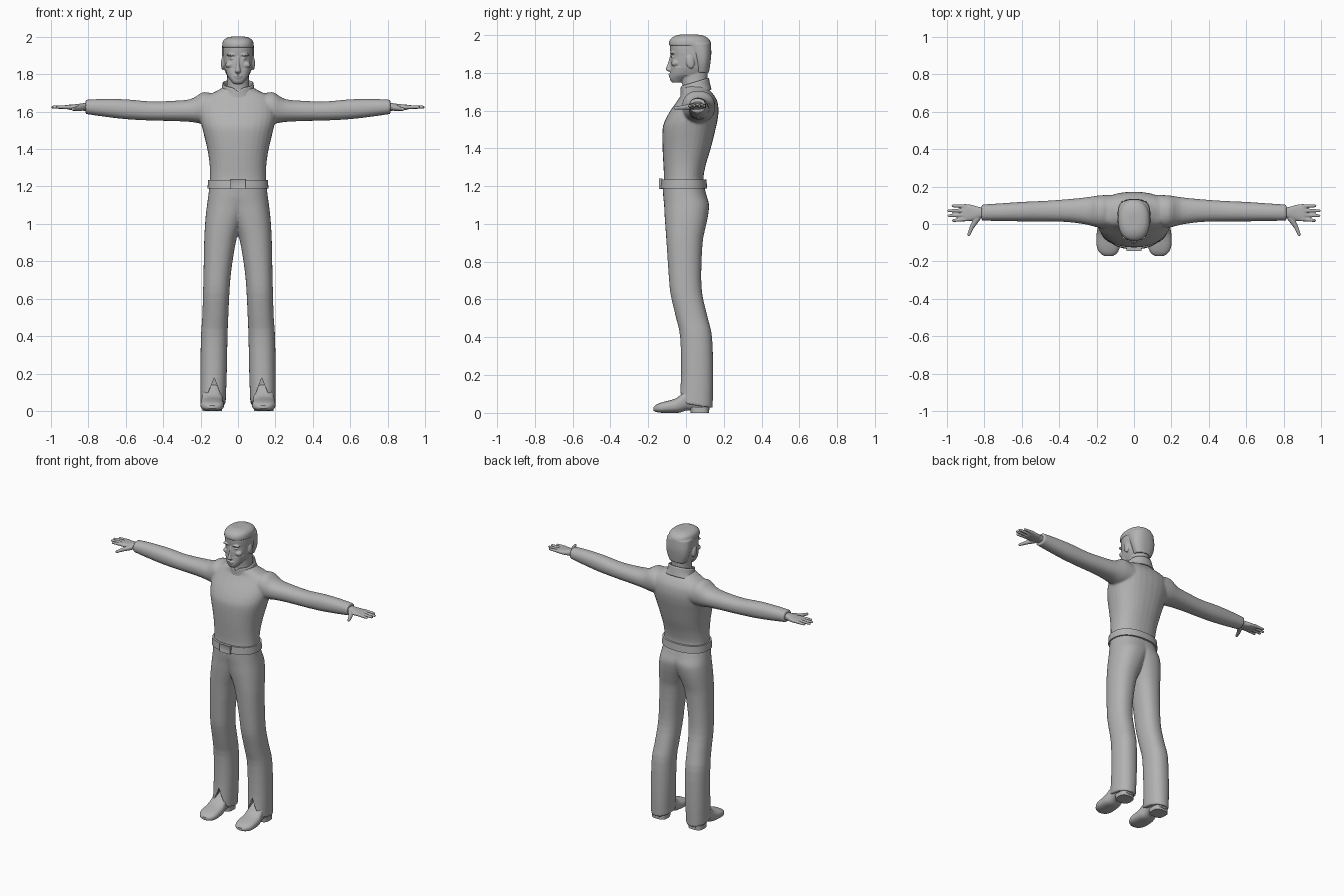
import bpy, bmesh, math
from mathutils import Vector, Matrix

if "Cube" in bpy.data.objects:
    bpy.data.objects.remove(bpy.data.objects["Cube"])

grey = bpy.data.materials.new("plain grey")
grey.diffuse_color = (0.45, 0.45, 0.45, 1)
grey.use_nodes = True
grey.node_tree.nodes["Principled BSDF"].inputs["Base Color"].default_value = grey.diffuse_color


def smooth_rows(rows, steps):
    """Catmull-Rom resampling of cross-section rows."""
    out = []
    for i in range(len(rows) - 1):
        p0, p1 = rows[max(i - 1, 0)], rows[i]
        p2, p3 = rows[i + 1], rows[min(i + 2, len(rows) - 1)]
        for s in range(steps):
            t = s / steps
            out.append([0.5 * (2 * b + (c - a) * t + (2 * a - 5 * b + 4 * c - d) * t * t
                               + (3 * b - a - 3 * c + d) * t ** 3)
                        for a, b, c, d in zip(p0, p1, p2, p3)])
    return out + [list(rows[-1])]


def loft(bm, axis, rows, power=2.2, n=32, steps=3, cap=True):
    """Rows are (position on axis, a0, a1, b0, b1): bounds of a superellipse."""
    rings = []
    for t, a0, a1, b0, b1 in smooth_rows(rows, steps):
        ring = []
        for k in range(n):
            w = 2 * math.pi * k / n
            c, s = math.cos(w), math.sin(w)
            a = (a0 + a1) / 2 + (a1 - a0) / 2 * math.copysign(abs(c) ** (2 / power), c)
            b = (b0 + b1) / 2 + (b1 - b0) / 2 * math.copysign(abs(s) ** (2 / power), s)
            co = {'x': (t, a, b), 'y': (a, t, b), 'z': (a, b, t)}[axis]
            ring.append(bm.verts.new(co))
        rings.append(ring)
    for r, q in zip(rings, rings[1:]):
        for k in range(n):
            bm.faces.new((r[k], r[(k + 1) % n], q[(k + 1) % n], q[k]))
    if cap:
        bm.faces.new(rings[0])
        bm.faces.new(rings[-1])


def sym(rows):
    """Rows (z, half width, y0, y1) centred on x = 0."""
    return [(z, -h, h, y0, y1) for z, h, y0, y1 in rows]


def ball(bm, centre, radii, tilt=0):
    m = (Matrix.Translation(centre) @ Matrix.Rotation(tilt, 4, 'X')
         @ Matrix.Diagonal((*radii, 1)))
    bmesh.ops.create_uvsphere(bm, u_segments=20, v_segments=12, radius=1, matrix=m)


def tube(bm, p0, p1, r0, r1):
    p0, p1 = Vector(p0), Vector(p1)
    d = p1 - p0
    m = Matrix.Translation((p0 + p1) / 2) @ d.to_track_quat('Z', 'Y').to_matrix().to_4x4()
    bmesh.ops.create_cone(bm, cap_ends=True, segments=14, radius1=r0, radius2=r1,
                          depth=d.length, matrix=m)
    ball(bm, p1, (r1, r1, r1))


def box(bm, x, y, z):
    m = (Matrix.Translation([(p[0] + p[1]) / 2 for p in (x, y, z)])
         @ Matrix.Diagonal([p[1] - p[0] for p in (x, y, z)] + [1]))
    bmesh.ops.create_cube(bm, size=1, matrix=m)


def finish(name, bm, mirror=False, voxel=0, smooth=3):
    bmesh.ops.recalc_face_normals(bm, faces=bm.faces)
    me = bpy.data.meshes.new(name)
    bm.to_mesh(me)
    bm.free()
    me.materials.append(grey)
    ob = bpy.data.objects.new(name, me)
    bpy.context.collection.objects.link(ob)
    bpy.ops.object.select_all(action='DESELECT')
    ob.select_set(True)
    bpy.context.view_layer.objects.active = ob
    bpy.ops.object.shade_smooth_by_angle(angle=math.radians(35))
    if mirror:
        mod = ob.modifiers.new("mirror", 'MIRROR')
        mod.use_mirror_merge = False
    if voxel:
        mod = ob.modifiers.new("blend", 'REMESH')
        mod.mode, mod.voxel_size, mod.use_smooth_shade = 'VOXEL', voxel, True
        mod = ob.modifiers.new("soften", 'SMOOTH')
        mod.factor, mod.iterations = 0.5, smooth
    return ob


# Sweater: torso and both sleeves blended together
bm = bmesh.new()
loft(bm, 'z', sym([(1.20, .154, -.122, .10), (1.25, .150, -.117, .093), (1.32, .152, -.120, .107),
                   (1.40, .164, -.124, .131), (1.50, .188, -.124, .156), (1.55, .200, -.110, .167),
                   (1.60, .205, -.082, .172), (1.65, .198, -.047, .165), (1.685, .175, -.025, .145),
                   (1.705, .125, -.022, .127), (1.73, .080, -.015, .11)]), 2.3)
for side in (1, -1):
    loft(bm, 'x', [(side * x, *r) for x, *r in [
        (.12, -.02, .155, 1.54, 1.69), (.185, -.02, .153, 1.535, 1.705),
        (.25, -.004, .143, 1.545, 1.668), (.35, .010, .133, 1.55, 1.658),
        (.47, .014, .124, 1.553, 1.655), (.60, .014, .118, 1.560, 1.666),
        (.72, .016, .110, 1.574, 1.668), (.815, .018, .104, 1.588, 1.664)]], 2.2)
finish("sweater", bm, voxel=.007)

# Collar: tilted open band
bm = bmesh.new()
loft(bm, 'z', sym([(1.685, .108, -.034, .135), (1.715, .090, -.030, .128),
                   (1.752, .083, -.030, .121)]), 2.1, cap=False)
for v in bm.verts:
    v.co.z += (v.co.y - .05) * .3 - .02 * max(0, 1 - abs(v.co.x) / .03) * (v.co.y < .03)
ob = finish("collar", bm)
mod = ob.modifiers.new("thickness", 'SOLIDIFY')
mod.thickness = .007

# Trousers: two legs blended at the hips, hem dropping to the back
bm = bmesh.new()
loft(bm, 'z', [(.04, .066, .201, -.037, .141), (.20, .060, .201, -.026, .144),
               (.40, .056, .198, -.031, .138), (.50, .052, .191, -.052, .116),
               (.63, .046, .187, -.082, .086), (.75, .036, .184, -.093, .081),
               (.90, .012, .181, -.103, .088), (.97, -.010, .178, -.108, .101),
               (1.04, -.040, .173, -.113, .116), (1.10, -.070, .166, -.116, .122),
               (1.15, -.110, .159, -.121, .109), (1.21, -.150, .152, -.125, .094)], 2.25)
for v in bm.verts:
    v.co.z -= .2 * (v.co.y - .05) * max(0, 1 - v.co.z / .2)
trousers = finish("trousers", bm, mirror=True, voxel=.007)

# Front slit at each hem
bm = bmesh.new()
tri = [bm.verts.new((x, -.12, z)) for x, z in ((.066, .02), (.192, .02), (.127, .175))]
face = bm.faces.new(tri)
ext = bmesh.ops.extrude_face_region(bm, geom=[face])
bmesh.ops.translate(bm, vec=(0, .135, 0),
                    verts=[g for g in ext["geom"] if isinstance(g, bmesh.types.BMVert)])
cutter = finish("hem_slit_cutter", bm, mirror=True)
cutter.hide_render = True
cutter.display_type = 'WIRE'
mod = trousers.modifiers.new("slit", 'BOOLEAN')
mod.operation, mod.object, mod.solver = 'DIFFERENCE', cutter, 'EXACT'

# Belt and buckle
bm = bmesh.new()
loft(bm, 'z', sym([(1.188, .163, -.135, .112), (1.236, .160, -.131, .108)]), 2.3, n=48, steps=1)
finish("belt", bm)
bm = bmesh.new()
box(bm, (-.04, .04), (-.144, -.125), (1.186, 1.24))
front = [f for f in bm.faces if f.calc_center_median().y < -.14]
bmesh.ops.inset_region(bm, faces=front, thickness=.007, depth=-.003)
finish("buckle", bm)

# Shoes with raised arch
bm = bmesh.new()
loft(bm, 'y', [(-.172, .115, .157, .012, .030), (-.155, .090, .182, .004, .045),
               (-.12, .076, .199, 0, .058), (-.06, .077, .200, 0, .074),
               (-.03, .080, .196, .002, .095), (0, .085, .191, .012, .125),
               (.03, .086, .189, .012, .15), (.07, .086, .189, .010, .15),
               (.11, .090, .184, .010, .12), (.124, .108, .166, .015, .09)], 2.6)
loft(bm, 'z', [(0, .086, .190, .025, .122), (.03, .086, .190, .02, .122)], 3, steps=1)
finish("shoe", bm, mirror=True)

# Hands: palm, four fingers, thumb
bm = bmesh.new()
loft(bm, 'x', [(.79, .034, .088, 1.604, 1.648), (.83, .030, .091, 1.605, 1.645),
               (.865, .018, .102, 1.606, 1.640), (.905, .015, .106, 1.611, 1.637),
               (.918, .019, .102, 1.615, 1.634)], 2.5)
for y0, y1, tip in ((.026, .019, .965), (.049, .044, .988), (.072, .071, .990), (.095, .097, .968)):
    tube(bm, (.895, y0, 1.625), (tip, y1, 1.624), .0115, .008)
tube(bm, (.835, .035, 1.622), (.866, -.015, 1.616), .018, .012)
tube(bm, (.866, -.015, 1.616), (.883, -.056, 1.613), .012, .009)
finish("hand", bm, mirror=True, voxel=.004, smooth=2)

# Head: skull, jaw, neck and features blended together
bm = bmesh.new()
loft(bm, 'z', sym([(1.785, .056, -.068, .105), (1.82, .070, -.080, .118), (1.86, .077, -.082, .125),
                   (1.89, .081, -.079, .129), (1.91, .082, -.083, .129), (1.95, .081, -.085, .127),
                   (1.98, .070, -.074, .110), (1.992, .05, -.05, .085)]), 2.2)
loft(bm, 'z', sym([(1.748, .025, -.074, -.025), (1.764, .037, -.085, .00),
                   (1.79, .056, -.084, .03), (1.83, .068, -.080, .04)]), 2.3)
loft(bm, 'z', sym([(1.67, .075, -.015, .12), (1.74, .060, -.02, .113), (1.83, .058, -.03, .115)]))
loft(bm, 'z', sym([(1.806, .008, -.094, -.06), (1.813, .017, -.104, -.06), (1.822, .014, -.107, -.06),
                   (1.85, .009, -.096, -.06), (1.895, .008, -.084, -.06)]), n=16)
ball(bm, (0, -.082, 1.791), (.024, .011, .005))
ball(bm, (0, -.081, 1.781), (.020, .011, .005))
for side in (1, -1):
    ball(bm, (side * .034, -.072, 1.904), (.028, .014, .007))
    ball(bm, (side * .031, -.069, 1.884), (.014, .011, .006))
    ball(bm, (side * .044, -.056, 1.85), (.024, .022, .018))
    ball(bm, (side * .081, .022, 1.857), (.010, .022, .036), .2)
finish("head", bm, voxel=.004, smooth=2)

# Hair: flat-topped cap with a lower back
bm = bmesh.new()
loft(bm, 'z', sym([(1.942, .084, -.089, .131), (1.962, .084, -.090, .131), (1.982, .077, -.079, .118),
                   (1.996, .058, -.055, .092), (2.002, .03, -.03, .06)]), 2.3)
loft(bm, 'z', sym([(1.80, .060, .045, .121), (1.85, .078, .040, .129),
                   (1.90, .085, .020, .134), (1.955, .085, -.02, .132)]), 2.3)
finish("hair", bm, voxel=.005, smooth=2)
